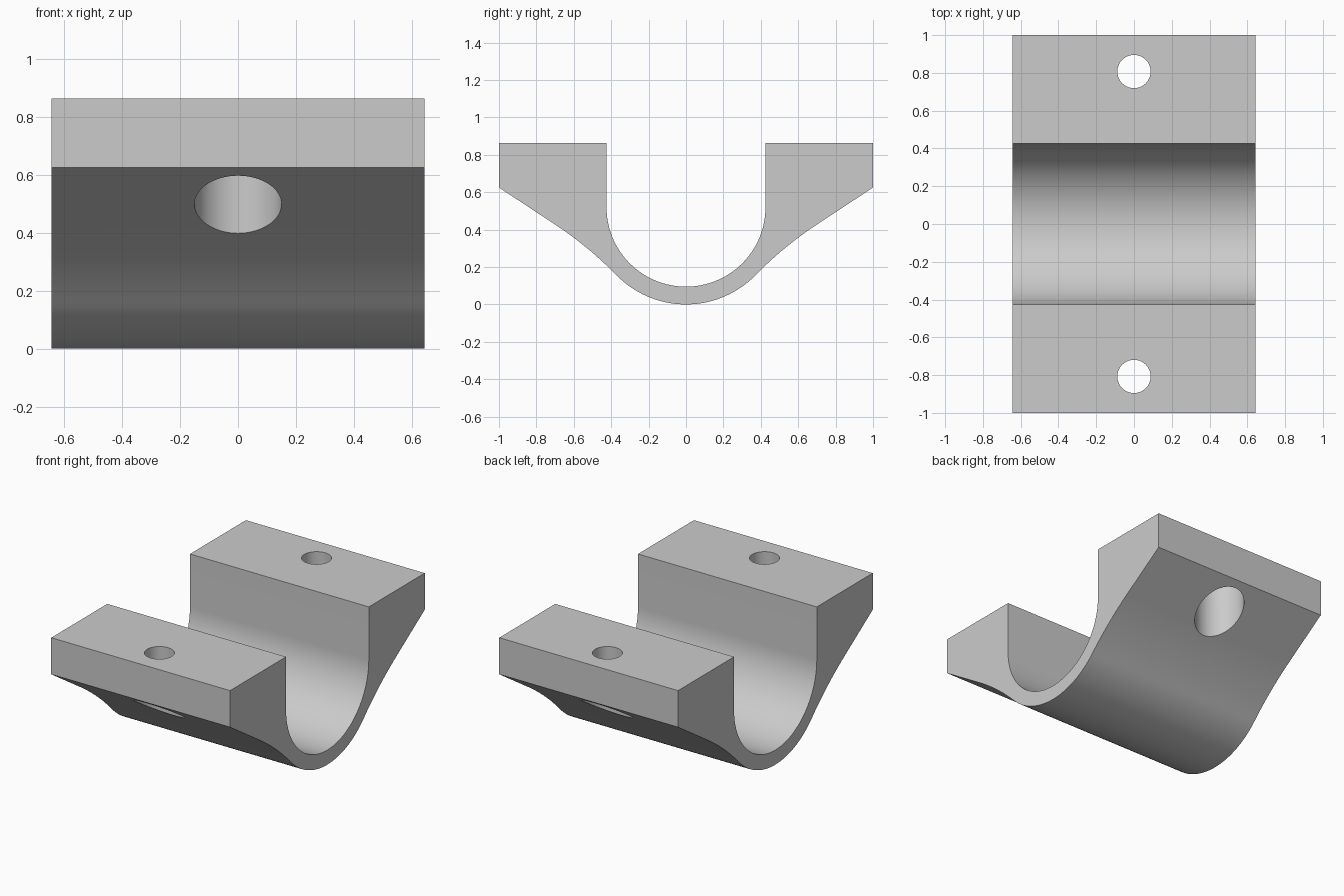
import bpy
import bmesh
from math import cos, sin, acos, atan2, pi, radians
from mathutils import Vector

old = bpy.data.objects.get("Cube")
if old:
    bpy.data.objects.remove(old, do_unlink=True)

HALF_WIDTH, TOP = 0.643, 0.863
INNER_R, OUTER_R = 0.425, 0.52
FILLET_R = 2.0
AXIS = Vector((0, OUTER_R))          # cradle axis in (y, z)
TIP = Vector((1, 0.625))             # lower outer edge of each flange

grey = bpy.data.materials.new("plain_grey")
grey.use_nodes = True
grey.diffuse_color = (0.6, 0.6, 0.6, 1)
grey.node_tree.nodes["Principled BSDF"].inputs["Base Color"].default_value = (0.6, 0.6, 0.6, 1)


def arc(centre, radius, start, end, steps):
    return [centre + radius * Vector((cos(a), sin(a)))
            for a in (start + (end - start) * i / steps for i in range(steps + 1))]


# Underside: round belly, concave fillet, then a straight slope to the flange tip
slope = radians(33.4)
along, down = Vector((cos(slope), sin(slope))), Vector((sin(slope), -cos(slope)))
reach = (AXIS - TIP).dot(down)
turn = acos((FILLET_R - reach) / (FILLET_R + OUTER_R))
foot = AXIS - reach * down
fillet_centre = foot + FILLET_R * down + along * (FILLET_R + OUTER_R) * sin(turn)
belly_end = slope + turn - pi / 2
belly = arc(AXIS, OUTER_R, -pi / 2, belly_end, 20)
fillet = arc(fillet_centre, FILLET_R, belly_end + pi, slope + pi / 2, 16)
half = belly + fillet[1:] + [TIP, Vector((1, TOP)), Vector((INNER_R, TOP))]
half += arc(AXIS, INNER_R, 0, -pi / 2, 32)

# Mirror the half profile into one closed outline and extrude it across the width
outline = half + [Vector((-p.x, p.y)) for p in reversed(half[1:-1])]
bm = bmesh.new()
face = bm.faces.new([bm.verts.new((-HALF_WIDTH, p.x, p.y)) for p in outline])
side = bmesh.ops.extrude_face_region(bm, geom=[face])["geom"]
bmesh.ops.translate(bm, vec=(2 * HALF_WIDTH, 0, 0),
                    verts=[v for v in side if isinstance(v, bmesh.types.BMVert)])
bmesh.ops.recalc_face_normals(bm, faces=bm.faces)
mesh = bpy.data.meshes.new("saddle_clamp")
bm.to_mesh(mesh)
bm.free()
clamp = bpy.data.objects.new("saddle_clamp", mesh)
bpy.context.collection.objects.link(clamp)
mesh.materials.append(grey)


def drill(y, radius, bottom, top):
    """Cut a vertical round hole through the clamp."""
    bpy.ops.mesh.primitive_cylinder_add(vertices=64, radius=radius, depth=top - bottom,
                                        location=(0, y, (top + bottom) / 2))
    cutter = bpy.context.object
    cutter.name = "hole_cutter"
    cutter.hide_render = True
    cutter.data.materials.append(grey)
    bpy.ops.object.select_all(action="DESELECT")
    clamp.select_set(True)
    bpy.context.view_layer.objects.active = clamp
    cut = clamp.modifiers.new("hole", "BOOLEAN")
    cut.operation, cut.solver, cut.object = "DIFFERENCE", "EXACT", cutter
    bpy.ops.object.modifier_apply(modifier=cut.name)
    bpy.data.objects.remove(cutter, do_unlink=True)


# Bolt holes with wide counterbores from below
for y in (-0.807, 0.807):
    drill(y, 0.15, 0.1, 0.755)
    drill(y, 0.088, 0.5, 1.0)

bpy.ops.object.shade_smooth_by_angle(angle=radians(20))
